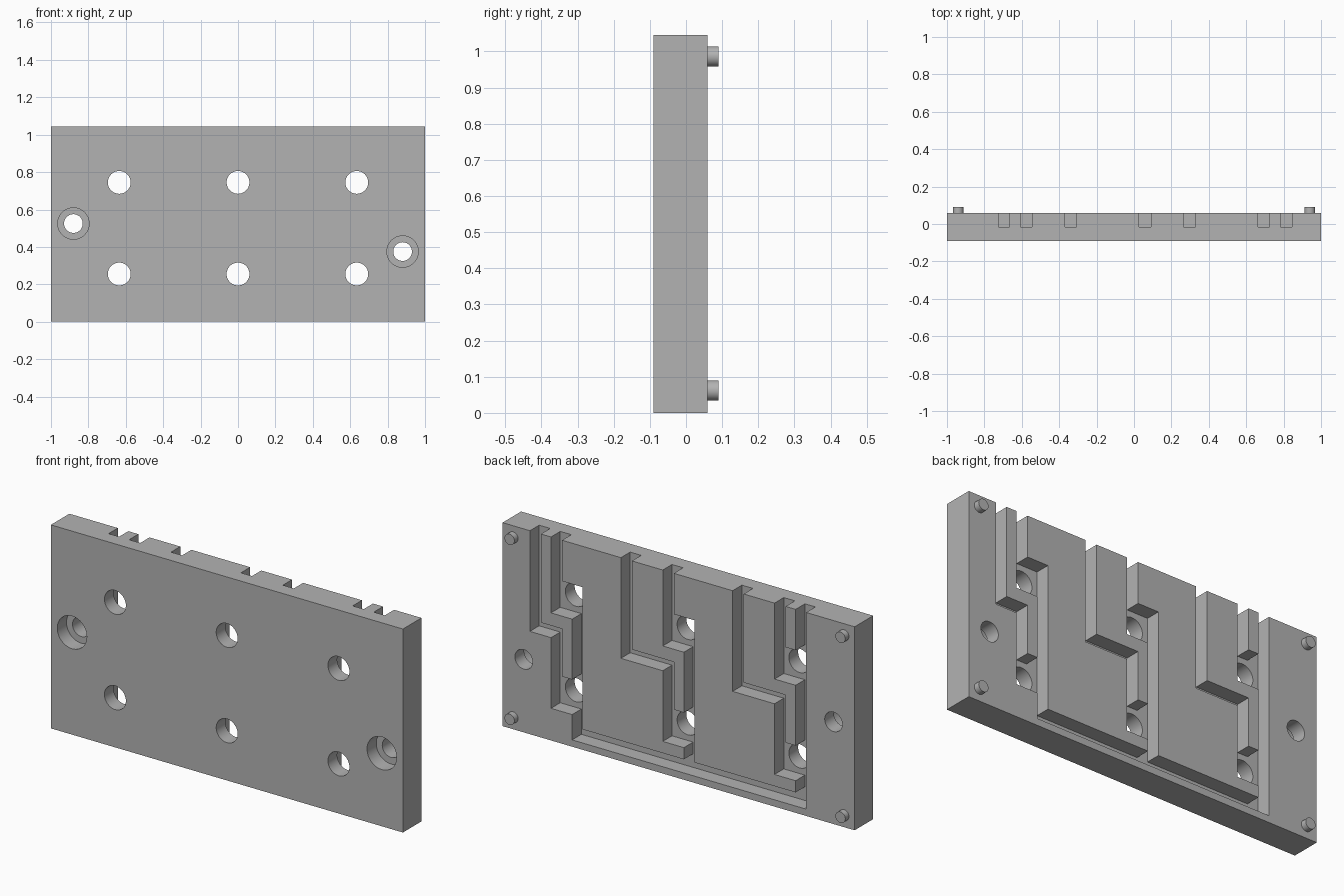
import bpy
import bmesh
import math
from mathutils import Matrix, Vector

if "Cube" in bpy.data.objects:
    bpy.data.objects.remove(bpy.data.objects["Cube"], do_unlink=True)

# One plain grey material
grey = bpy.data.materials.new("plain_grey")
grey.use_nodes = True
colour = (0.45, 0.45, 0.45, 1)
grey.diffuse_color = colour
grey.node_tree.nodes["Principled BSDF"].inputs["Base Color"].default_value = colour

HEIGHT = 1.045
FRONT, BACK, FLOOR, PEG_END = -0.09, 0.06, -0.015, 0.09
OVER = 0.05  # how far cutters reach past the surface


def finish(name, bm):
    mesh = bpy.data.meshes.new(name)
    bm.to_mesh(mesh)
    bm.free()
    mesh.materials.append(grey)
    obj = bpy.data.objects.new(name, mesh)
    bpy.context.collection.objects.link(obj)
    return obj


def box(name, x0, x1, y0, y1, z0, z1):
    bm = bmesh.new()
    bmesh.ops.create_cube(bm, size=1)
    bmesh.ops.scale(bm, verts=bm.verts, vec=(x1 - x0, y1 - y0, z1 - z0))
    mid = Vector((x0 + x1, y0 + y1, z0 + z1)) / 2
    bmesh.ops.translate(bm, verts=bm.verts, vec=mid)
    return finish(name, bm)


def rod(name, x, z, radius, y0, y1):
    bm = bmesh.new()
    place = Matrix.Translation((x, (y0 + y1) / 2, z)) @ Matrix.Rotation(math.pi / 2, 4, "X")
    bmesh.ops.create_cone(bm, cap_ends=True, segments=48, radius1=radius,
                          radius2=radius, depth=y1 - y0, matrix=place)
    return finish(name, bm)


def activate(obj):
    bpy.ops.object.select_all(action="DESELECT")
    obj.select_set(True)
    bpy.context.view_layer.objects.active = obj


def cut(target, cutter):
    cutter.hide_render = True
    mod = target.modifiers.new("cut", "BOOLEAN")
    mod.operation = "DIFFERENCE"
    mod.solver = "EXACT"
    mod.object = cutter
    activate(target)
    bpy.ops.object.modifier_apply(modifier=mod.name)
    bpy.data.objects.remove(cutter, do_unlink=True)


plate = box("plate", -1, 1, FRONT, BACK, 0, HEIGHT)


def channel(x0, x1, z0, z1):
    cut(plate, box("channel_cutter", x0, x1, FLOOR, BACK + OVER, z0, z1))


TOP = HEIGHT + OVER
HOLES_Z = (0.255, 0.745)
POCKET = 0.09

# Common channel along the bottom
channel(-0.725, 0.605, 0.035, 0.105)

# Three repeated groups of pockets and channels
for cx in (-0.635, 0, 0.635):
    left, right = cx + POCKET, cx - POCKET
    inner_left, inner_right = cx + 0.027, cx - 0.03
    for z in HOLES_Z:
        channel(right, left, z - POCKET, z + POCKET)
    # return riser, open at the top only on the last group
    channel(right, inner_right, 0.07, TOP if cx < -0.5 else HOLES_Z[1])
    # straight feed into the upper pocket
    channel(inner_left, left, HOLES_Z[1], TOP)
    # stepped feed into the lower pocket
    outer = 0.845 if cx > 0.5 else cx + 0.328
    channel(outer - 0.063, outer, 0.528, TOP)
    channel(inner_left, outer, 0.528, 0.59)
    channel(inner_left, left, HOLES_Z[0], 0.56)
    # through holes
    for z in HOLES_Z:
        cut(plate, rod("hole_cutter", cx, z, 0.061, FRONT - OVER, BACK + OVER))

# Counterbored mounting holes
for x, z in ((-0.88, 0.525), (0.88, 0.375)):
    cut(plate, rod("mount_cutter", x, z, 0.05, FRONT - OVER, BACK + OVER))
    cut(plate, rod("counterbore_cutter", x, z, 0.084, FRONT - OVER, FLOOR))

# Merge the flat areas and keep crisp edges
bm = bmesh.new()
bm.from_mesh(plate.data)
bmesh.ops.remove_doubles(bm, verts=bm.verts, dist=1e-5)
bmesh.ops.dissolve_limit(bm, angle_limit=0.01, verts=bm.verts, edges=bm.edges)
bm.to_mesh(plate.data)
bm.free()
parts = [plate]

# Locating pegs at the four back corners
for side, x in (("left", 0.94), ("right", -0.94)):
    for level, z in (("lower", 0.062), ("upper", 0.986)):
        parts.append(rod(f"{level}_{side}_peg", x, z, 0.028, BACK - 0.01, PEG_END))

for part in parts:
    activate(part)
    bpy.ops.object.shade_smooth_by_angle(angle=math.radians(30))
